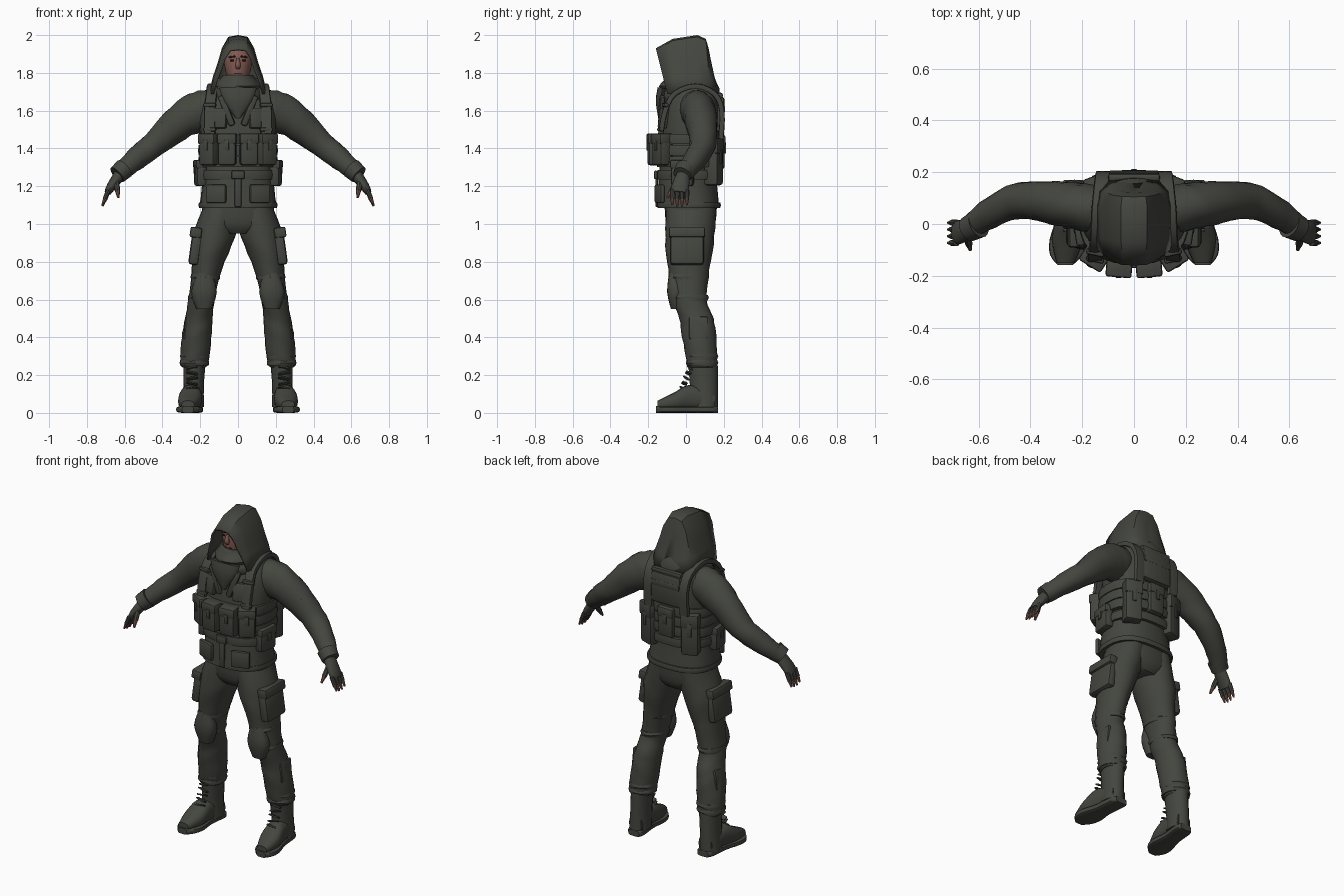
import bpy, bmesh, math
from mathutils import Vector, Matrix

cube = bpy.data.objects.get("Cube")
if cube:
    bpy.data.objects.remove(cube, do_unlink=True)


def material(name, red, green, blue):
    made = bpy.data.materials.new(name)
    made.use_nodes = True
    colour = (red, green, blue, 1)
    made.diffuse_color = colour
    made.node_tree.nodes["Principled BSDF"].inputs["Base Color"].default_value = colour
    return made


cloth = material("olive grey cloth", .058, .061, .05)
skin = material("skin", .22, .1, .08)
dark = material("dark brow", .03, .02, .02)
X, Y, Z = Vector((1, 0, 0)), Vector((0, 1, 0)), Vector((0, 0, 1))


def finish(name, bm, mat=cloth):
    bmesh.ops.recalc_face_normals(bm, faces=bm.faces)
    mesh = bpy.data.meshes.new(name)
    bm.to_mesh(mesh)
    bm.free()
    mesh.materials.append(mat)
    obj = bpy.data.objects.new(name, mesh)
    bpy.context.collection.objects.link(obj)
    bpy.ops.object.select_all(action='DESELECT')
    obj.select_set(True)
    bpy.context.view_layer.objects.active = obj
    bpy.ops.object.shade_smooth_by_angle(angle=math.radians(40))
    return obj


def oval(angle, width, depth, power):
    """Point on a squarish oval; angle zero lies on the width axis."""
    c, s = math.cos(angle), math.sin(angle)
    return (width * math.copysign(abs(c) ** (2 / power), c),
            depth * math.copysign(abs(s) ** (2 / power), s))


def smooth_path(points, steps):
    """Catmull-Rom curve through the points."""
    path = []
    for i in range(len(points) - 1):
        before, start, end = points[max(i - 1, 0)], points[i], points[i + 1]
        after = points[min(i + 2, len(points) - 1)]
        for j in range(steps):
            t = j / steps
            pull_out, pull_in = (end - before) / 2, (after - start) / 2
            blend = t * t * (3 - 2 * t)
            path.append(start.lerp(end, blend) + pull_out * t * (1 - t) ** 2 - pull_in * t * t * (1 - t))
    return path + [points[-1]]


def loft(name, rings, mat=cloth, mirror=1, side=X, axis=None, sides=16, steps=3, power=2.0, fold=0.0):
    """Skin over rings (x, y, z, half width, half depth); a round ring may omit the depth."""
    path = smooth_path([Vector(r if len(r) == 5 else (*r, r[-1])) for r in rings], steps)
    bm = bmesh.new()
    loops = []
    for i, ring in enumerate(path):
        ahead, behind = path[min(i + 1, len(path) - 1)], path[max(i - 1, 0)]
        tangent = axis or Vector((ahead - behind)[:3]).normalized()
        v = tangent.cross(side).normalized()
        u = v.cross(tangent)
        loop = []
        for k in range(sides):
            angle = math.tau * k / sides
            crease = 1 + fold * math.sin(2.4 * i + 2 * math.sin(2 * angle + i))
            a, b = oval(angle, ring[3] * crease, ring[4] * crease, power)
            p = Vector(ring[:3]) + u * a + v * b
            loop.append(bm.verts.new((p.x * mirror, p.y, p.z)))
        loops.append(loop)
    for low, high in zip(loops, loops[1:]):
        for k in range(sides):
            n = (k + 1) % sides
            bm.faces.new((low[k], low[n], high[n], high[k]))
    bm.faces.new(loops[0])
    bm.faces.new(loops[-1])
    return finish(name, bm, mat)


def stack(name, rings, **options):
    """Loft of level rings (y, z, half width, half depth) on the centre line."""
    return loft(name, [(0, *r) for r in rings], axis=Z, sides=28, **options)


def hoop(name, z, height, width, depth):
    stack(name, [(.015, z + height * k, width - .008 * abs(k), depth - .008 * abs(k)) for k in (-.5, 0, .5)],
          steps=1, power=2.5)


def box(name, at, size, turn=0, tilt=0, roll=0, mirror=1, bevel=.01, mat=cloth):
    """Bevelled block rolled about y, tilted about x and turned about z, in degrees."""
    bm = bmesh.new()
    bmesh.ops.create_cube(bm, size=1)
    bmesh.ops.scale(bm, vec=size, verts=bm.verts)
    bmesh.ops.bevel(bm, geom=bm.edges[:], offset=min(bevel, min(size) * .4), segments=2,
                    profile=.5, affect='EDGES')
    place = Matrix.Translation((at[0] * mirror, at[1], at[2]))
    for degrees, letter in ((turn * mirror, 'Z'), (roll * mirror, 'Y'), (tilt, 'X')):
        place = place @ Matrix.Rotation(math.radians(degrees), 4, letter)
    bmesh.ops.transform(bm, matrix=place, verts=bm.verts)
    return finish(name, bm, mat)


def pouch(name, around, z, size, turn, mirror=1):
    """Pouch on the vest, at an angle around from the front, with flap and tab."""
    across, forward = oval(math.radians(90 - around), .2, .17, 2.5)
    at = Vector((across, .005 - forward, z))
    out = Matrix.Rotation(math.radians(turn), 3, 'Z') @ -Y
    width, depth, height = size
    options = dict(turn=turn, mirror=mirror)
    box(name, at, size, bevel=.016, **options)
    box(name + "_flap", at + Z * height / 3 + out * .004, (width * 1.05, depth, height / 3), **options)
    box(name + "_tab", at + Z * height / 8 + out * depth / 2, (width / 4, .014, height / 3), bevel=.004, **options)


def finger(name, base, tip, radius, mirror):
    """Gloved finger ending in a bare tip."""
    base, tip = Vector(base), Vector(tip)
    cut = base.lerp(tip, .6)
    loft(name, [(*base, radius), (*cut, radius * .9)], mirror=mirror, side=Y, sides=8)
    loft(name + "_tip", [(*cut, radius * .8), (*tip, radius * .4)], skin, mirror, Y, sides=8)


# Jacket, waistband and vest
stack("jacket", [(.01, 1.09, .205, .165), (.01, 1.3, .185, .15), (.03, 1.57, .205, .15),
                 (.04, 1.7, .165, .125), (.03, 1.77, .1, .09)], power=2.4, fold=.008)
hoop("jacket_hem", 1.1, .03, .21, .17)
stack("trouser_seat", [(.025, .95, .1, .1), (.025, 1, .18, .13), (.025, 1.12, .19, .14)], power=2.4)
hoop("belt", 1.26, .05, .203, .17)
box("belt_buckle", (0, -.16, 1.26), (.07, .02, .045))
for row in range(3):
    hoop("vest_band", 1.33 + row * .06, .055, .212, .172)
box("jacket_placket", (0, -.155, 1.17), (.035, .012, .16))
box("back_panel", (0, .18, 1.58), (.2, .05, .19), bevel=.02)
box("back_panel_band", (0, .2, 1.61), (.19, .014, .035))
box("back_collar_band", (0, .18, 1.68), (.2, .03, .03))
pouch("back_pouch_middle", 180, 1.38, (.1, .06, .18), 180)

# Scarf with a hanging point
stack("scarf", [(.02, 1.64, .13, .14), (.01, 1.68, .14, .15), (0, 1.71, .12, .13), (0, 1.73, .125, .14),
                (0, 1.76, .1, .12), (0, 1.79, .08, .1)], steps=2, fold=.03)
loft("scarf_point", [(0, -.125, 1.72, .1, .025), (0, -.135, 1.65, .075, .025), (0, -.135, 1.56, .012)])

# Head and face
stack("head", [(-.03, 1.74, .04, .05), (-.025, 1.77, .056, .07), (-.015, 1.86, .075, .085),
               (0, 1.92, .068, .08), (.01, 1.96, .03, .04)], mat=skin)
loft("nose", [(0, -.1, 1.88, .007), (0, -.108, 1.84, .014), (0, -.1, 1.82, .009)], skin, axis=Z, sides=10)
box("mouth", (0, -.094, 1.797), (.042, .009, .007), mat=dark)

# Hood: arches (foot y, half width, top y, top z) from the opening to the back
half_arch = [(1, 0), (.85, .3), (.68, .55), (.55, .78), (.33, .97), (0, 1)]
outline = [(-a, b) for a, b in half_arch] + half_arch[-2::-1]
foot = 1.69
bm = bmesh.new()
rows = []
for foot_y, width, top_y, top in ((-.1, .14, -.16, 1.93), (-.05, .15, -.07, 1.98), (.06, .155, .06, 2),
                                  (.13, .14, .105, 1.98), (.165, .1, .12, 1.93), (.175, .04, .125, 1.88)):
    rows.append([bm.verts.new((a * width, foot_y + (top_y - foot_y) * b, foot + (top - foot) * b))
                 for a, b in outline])
for front, back in zip(rows, rows[1:]):
    for k in range(len(outline) - 1):
        bm.faces.new((front[k], front[k + 1], back[k + 1], back[k]))
bm.faces.new(rows[-1])
shell = finish("hood", bm).modifiers.new("thickness", 'SOLIDIFY')
shell.thickness = .012
stack("hood_cowl", [(.05, 1.65, .185, .13), (.05, 1.72, .155, .125), (.05, 1.77, .12, .1)], fold=.012)


def leg_x(z):
    return .24 - .13 * z * z


def foot_x(y):
    return .25 - y / 10


for mirror, tag in ((1, "left_"), (-1, "right_")):
    # Pouches, pockets and shoulder straps
    pouch(tag + "inner_magazine_pouch", 12, 1.395, (.096, .08, .17), 5, mirror)
    pouch(tag + "outer_magazine_pouch", 44, 1.395, (.096, .08, .17), 32, mirror)
    pouch(tag + "hip_pouch", 85, 1.27, (.12, .055, .14), 82, mirror)
    pouch(tag + "back_pouch", 142, 1.33, (.1, .08, .25), 160, mirror)
    box(tag + "jacket_pocket", (.115, -.14, 1.16), (.11, .025, .1), 18, mirror=mirror)
    box(tag + "chest_pocket", (.1, -.12, 1.56), (.085, .03, .11), 18, -8, mirror=mirror)
    box(tag + "lapel", (.06, -.13, 1.6), (.035, .025, .17), 10, roll=22, mirror=mirror)
    strap = [(.15, -.135, 1.47), (.15, -.11, 1.6), (.14, -.06, 1.69), (.135, .05, 1.73),
             (.125, .15, 1.69), (.12, .19, 1.6), (.12, .185, 1.45)]
    loft(tag + "shoulder_strap", [(*p, .03, .014) for p in strap], mirror=mirror, sides=8, power=5)
    for x, y, z in strap[:2]:
        box(tag + "strap_buckle", (x, y, z + .03), (.07, .025, .022), 12, mirror=mirror)

    # Sleeve, glove and fingers
    loft(tag + "sleeve", [(.12, .05, 1.62, .09), (.2, .065, 1.595, .09, .11), (.3, .08, 1.545, .085, .095),
                          (.44, .09, 1.425, .07), (.54, .05, 1.345, .06), (.63, -.01, 1.265, .046)],
         mirror=mirror, side=Y, sides=18, steps=4, fold=.03)
    loft(tag + "cuff", [(.6, 0, 1.295, .055), (.64, -.02, 1.26, .05)], mirror=mirror, side=Y)
    box(tag + "sleeve_pocket", (.365, .075, 1.555), (.1, .09, .03), roll=40, mirror=mirror)
    box(tag + "sleeve_pocket_flap", (.335, .075, 1.58), (.035, .094, .034), roll=40, mirror=mirror)
    loft(tag + "glove", [(.615, -.01, 1.275, .034), (.67, -.03, 1.2, .046, .025), (.69, -.035, 1.165, .043, .018)],
         mirror=mirror, side=Y)
    for number in range(4):
        y = number * .026 - .073
        finger(tag + "finger", (.685, y, 1.18), (.718, y, 1.09 + .008 * abs(number - 1.5)), .013, mirror)
    finger(tag + "thumb", (.645, -.045, 1.225), (.633, -.1, 1.14), .016, mirror)

    # Trouser leg with pockets, knee pad and straps
    loft(tag + "trouser_leg", [(leg_x(z), y, z, width, depth) for z, y, width, depth in (
        (1.1, .03, .1, .13), (.93, .02, .11, .13), (.76, .015, .08, .11), (.6, .02, .07, .09),
        (.5, .055, .073, .09), (.4, .07, .078, .09), (.27, .085, .075, .08), (.24, .09, .06, .07))],
         mirror=mirror, axis=Z, sides=20, steps=4, fold=.022)
    box(tag + "cargo_pocket", (.225, .005, .875), (.055, .18, .185), roll=-8, mirror=mirror, bevel=.018)
    box(tag + "cargo_pocket_flap", (.223, .005, .955), (.062, .19, .055), roll=-8, mirror=mirror)
    loft(tag + "knee_pad", [(.18, -.05, .55, .04, .03), (.18, -.055, .64, .068, .045), (.175, -.06, .74, .04, .03)],
         mirror=mirror, axis=Z, power=2.5)
    for z, y, width, depth in ((.72, .012, .08, .105), (.61, .02, .075, .1), (.3, .085, .08, .085), (.265, .085, .08, .085)):
        loft(tag + "leg_strap", [(leg_x(z), y, z + k, width - abs(k) / 3, depth - abs(k) / 3) for k in (-.015, 0, .015)],
             mirror=mirror, axis=Z, steps=1, fold=.02)
    box(tag + "shin_pocket", (.275, .065, .45), (.02, .1, .12), roll=-5, mirror=mirror)

    # Boot: shaft, foot, sole and laces
    loft(tag + "boot_shaft", [(.238, .098, .03, .058, .072), (.235, .095, .14, .054, .074), (.23, .09, .26, .058, .078)],
         mirror=mirror, axis=Z)
    loft(tag + "boot_foot", [(foot_x(y), y, depth + .015, width, depth) for y, width, depth in (
        (.15, .045, .05), (.02, .056, .067), (-.06, .062, .047), (-.15, .034, .025))],
         mirror=mirror, axis=-Y, power=2.5)
    loft(tag + "boot_sole", [(foot_x(y), y, .018, width, .018) for y, width in (
        (.17, .036), (.14, .052), (.03, .052), (-.06, .07), (-.12, .062), (-.158, .03))],
         mirror=mirror, axis=-Y, power=4)
    for row in range(5):
        box(tag + "lace", (.243, row * .01 - .018, .13 + row * .027), (.06, .03, .009),
            turn=8, tilt=-25, roll=10 * (-1) ** row, mirror=mirror)

    # Brow and eye plates
    box(tag + "brow", (.032, -.095, 1.885), (.038, .009, .009), 12, roll=8, mirror=mirror, mat=dark)
    box(tag + "eye", (.031, -.096, 1.866), (.022, .009, .009), 12, mirror=mirror, mat=dark)
